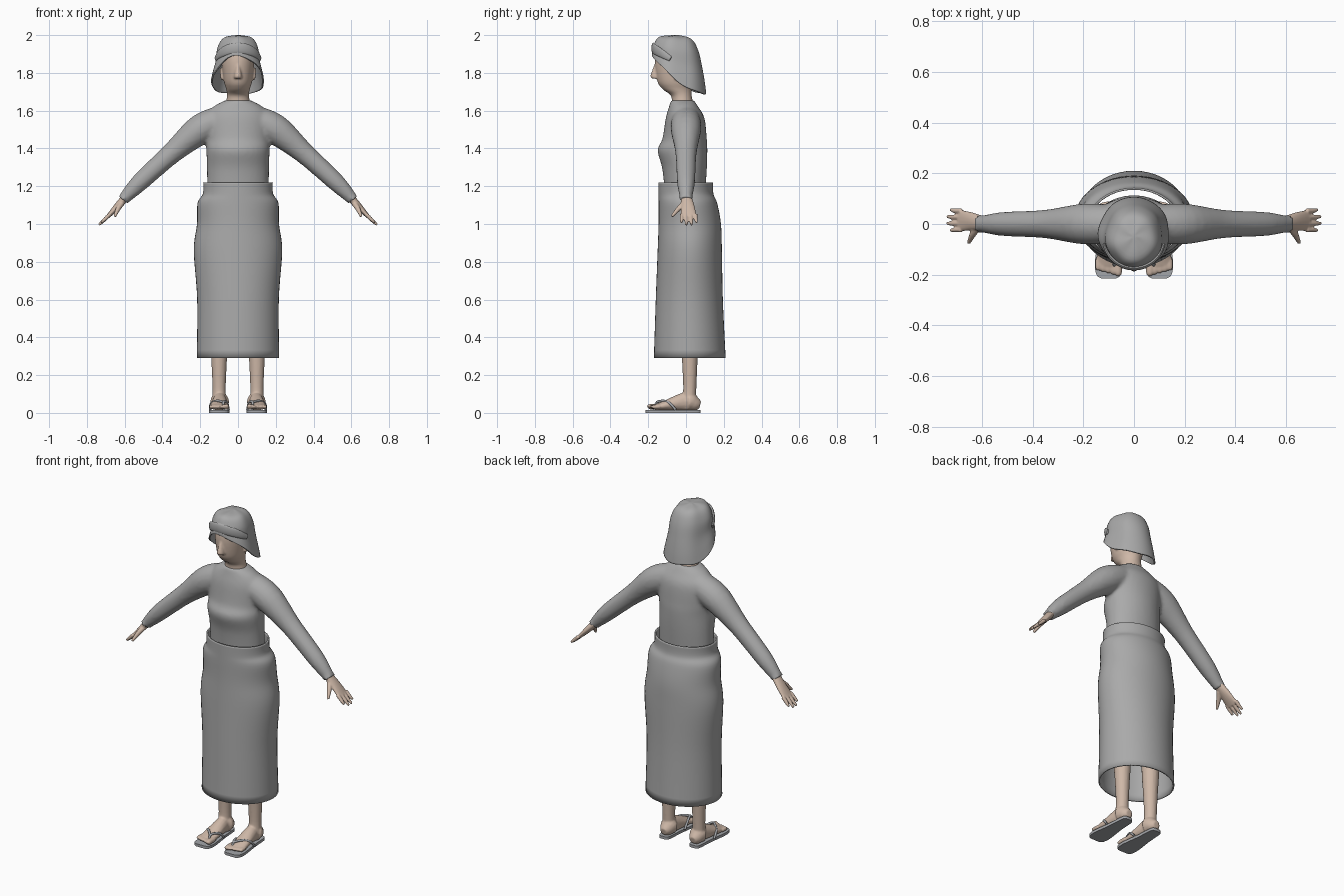
import bpy, bmesh, math
from mathutils import Vector

if "Cube" in bpy.data.objects:
    bpy.data.objects.remove(bpy.data.objects["Cube"], do_unlink=True)

AXIS_X, AXIS_Y, AXIS_Z = Vector((1, 0, 0)), Vector((0, 1, 0)), Vector((0, 0, 1))


def material(name, red, green, blue):
    mat = bpy.data.materials.new(name)
    mat.use_nodes = True
    mat.diffuse_color = (red, green, blue, 1)
    shader = mat.node_tree.nodes["Principled BSDF"]
    shader.inputs["Base Color"].default_value = mat.diffuse_color
    return mat


cloth = material("grey cloth", .4, .4, .4)
skin = material("skin", .62, .48, .39)
rubber = material("sandal grey", .37, .38, .4)


def blend(keys, steps=5):
    """Smooth curve through key tuples of any length."""
    result = []
    last = len(keys) - 1
    for i in range(last):
        before, start = keys[max(i - 1, 0)], keys[i]
        end, after = keys[i + 1], keys[min(i + 2, last)]
        for step in range(steps):
            t = step / steps
            row = []
            for p, a, b, n in zip(before, start, end, after):
                slope_a, slope_b = (b - p) / 2, (n - a) / 2
                row.append(a + t * slope_a
                           + t * t * (3 * (b - a) - 2 * slope_a - slope_b)
                           + t ** 3 * (2 * (a - b) + slope_a + slope_b))
            result.append(row)
    return result + [keys[last]]


def angles(sides):
    return [math.tau * i / sides for i in range(sides)]


def loft(bm, rings, caps=(True, True)):
    """Skin a list of point rings, optionally closing either end."""
    rows = [[bm.verts.new(point) for point in ring] for ring in rings]
    for lower, upper in zip(rows, rows[1:]):
        for i in range(len(lower)):
            bm.faces.new((lower[i - 1], lower[i], upper[i], upper[i - 1]))
    for row, cap in zip((rows[0], rows[-1]), caps):
        if cap:
            bm.faces.new(row)


def stack(bm, keys, caps=(True, True)):
    """Horizontal ellipses given as height, half width, front y and back y."""
    rings = []
    for z, width, front, back in blend(keys):
        middle, depth = (front + back) / 2, (front - back) / 2
        rings.append([(width * math.sin(t), middle + depth * math.cos(t), z)
                      for t in angles(48)])
    loft(bm, rings, caps)


def tube(bm, keys, ref=AXIS_Y, sides=16):
    """Smooth tube; keys are x, y, z, thickness and optional width along ref."""
    keys = blend(keys)
    points = [Vector(key[:3]) for key in keys]
    rings = []
    for i, (point, key) in enumerate(zip(points, keys)):
        ahead = points[min(i + 1, len(points) - 1)]
        tangent = (ahead - points[max(i - 1, 0)]).normalized()
        across = tangent.cross(ref).normalized()
        along = across.cross(tangent)
        rings.append([point + across * key[3] * math.cos(t) + along * key[-1] * math.sin(t)
                      for t in angles(sides)])
    loft(bm, rings)


def finish(name, bm, mat, voxel=0, shell=0, mirror=False):
    """Turn the mesh into a smooth shaded object with its modifiers."""
    bmesh.ops.recalc_face_normals(bm, faces=bm.faces)
    mesh = bpy.data.meshes.new(name)
    bm.to_mesh(mesh)
    bm.free()
    mesh.materials.append(mat)
    ob = bpy.data.objects.new(name, mesh)
    bpy.context.collection.objects.link(ob)
    bpy.ops.object.select_all(action='DESELECT')
    ob.select_set(True)
    bpy.context.view_layer.objects.active = ob
    bpy.ops.object.shade_smooth_by_angle(angle=math.radians(50))
    if voxel:
        fuse = ob.modifiers.new("fuse", 'REMESH')
        fuse.mode = 'VOXEL'
        fuse.voxel_size = voxel
        fuse.use_smooth_shade = True
        soften = ob.modifiers.new("soften", 'SMOOTH')
        soften.iterations = 3
    if shell:
        solid = ob.modifiers.new("thickness", 'SOLIDIFY')
        solid.thickness = shell
        solid.offset = -1
    if mirror:
        ob.modifiers.new("mirror", 'MIRROR')


# Long skirt, open at waist and hem
bm = bmesh.new()
stack(bm, [(.29, .218, -.17, .21), (.6, .216, -.16, .195), (.86, .234, -.15, .19),
           (1, .217, -.145, .185), (1.11, .214, -.145, .165), (1.16, .186, -.145, .145),
           (1.22, .184, -.145, .143)], caps=(False, False))
finish("skirt", bm, cloth, shell=.008)

# Long sleeved top with both arms fused in
bm = bmesh.new()
stack(bm, [(1.14, .163, -.11, .1), (1.29, .164, -.125, .11), (1.39, .167, -.15, .113),
           (1.45, .167, -.125, .11), (1.56, .17, -.107, .098), (1.62, .13, -.09, .065),
           (1.655, .068, -.08, .042)])
for side in (-1, 1):
    tube(bm, [(side * .08, 0, 1.555, .075), (side * .2, 0, 1.5, .08, .07),
              (side * .35, 0, 1.375, .056), (side * .52, 0, 1.22, .047),
              (side * .61, 0, 1.127, .03, .04)], sides=24)
finish("long_sleeved_top", bm, cloth, voxel=.011)

# Head with neck, nose and ears
bm = bmesh.new()
stack(bm, [(1.63, .066, -.075, .04), (1.68, .058, -.08, .03), (1.715, .063, -.125, .03),
           (1.76, .075, -.153, .04), (1.86, .085, -.164, .05), (1.93, .078, -.145, .03),
           (1.96, .04, -.1, 0)])
stack(bm, [(1.77, .02, -.178, -.13), (1.785, .021, -.188, -.13), (1.85, .009, -.165, -.13)])
for side in (-1, 1):
    tube(bm, [(side * .082, -.05, 1.765, .01), (side * .088, -.04, 1.825, .01, .018)])
finish("head", bm, skin, voxel=.0055)

# Soft hat: low at the nape and lifted over the face
bm = bmesh.new()
rings = []
for width, front, back, front_z, back_z in blend([
        (.01, -.06, -.04, 2, 2), (.075, -.14, .03, 1.99, 1.98), (.107, -.17, .065, 1.95, 1.92),
        (.116, -.178, .086, 1.915, 1.83), (.13, -.18, .1, 1.9, 1.75), (.14, -.18, .107, 1.89, 1.69)]):
    ring = []
    for t in angles(48):
        lift = ((1 + math.cos(t)) / 2) ** 1.7
        crease = width * math.sin(5 * t + 20 * width) / 40
        ring.append(((width + crease) * math.sin(t),
                     (front + back) / 2 + (front - back) / 2 * math.cos(t),
                     back_z + (front_z - back_z) * lift + crease))
    rings.append(ring)
loft(bm, rings, caps=(True, False))
finish("soft_hat", bm, cloth, shell=.008)

# Turned up front edge of the hat
bm = bmesh.new()
arc = []
for degrees in range(-75, 76, 15):
    t = math.radians(degrees)
    fade = math.cos(t)
    arc.append((.122 * math.sin(t), -.05 - .124 * fade, 1.855 + .075 * fade,
                .004 + .005 * fade, .008 + .022 * fade))
tube(bm, arc, AXIS_Z)
finish("hat_front_brim", bm, cloth)

# Hands: palm, four fingers and thumb
bm = bmesh.new()
tube(bm, [(.59, 0, 1.147, .022, .028), (.64, .01, 1.092, .018, .036), (.69, .013, 1.038, .01, .044)])
for finger in range(4):
    y = -.023 + .025 * finger
    reach = .053 if finger in (1, 2) else .04
    tube(bm, [(.68, y, 1.05, .01), (.68 + reach * .6, y, 1.05 - reach * .6, .01),
              (.684 + reach, y * 1.1, 1.048 - reach, .006)])
tube(bm, [(.615, -.01, 1.11, .015), (.635, -.04, 1.08, .013), (.652, -.075, 1.04, .007)], AXIS_X)
finish("hands", bm, skin, voxel=.004, mirror=True)

# Legs, feet and toes
bm = bmesh.new()
tube(bm, [(.1, .02, 1, .07), (.1, .02, .4, .048), (.1, .02, .29, .042),
          (.1, .02, .13, .035), (.1, .015, .06, .038)], AXIS_X)
tube(bm, [(.097, .075, .042, .02), (.097, .05, .048, .038, .032), (.097, 0, .06, .05, .036),
          (.1, -.12, .037, .024, .048), (.1, -.165, .03, .015, .046)], AXIS_X)
for toe in range(5):
    x, tip = .062 + .02 * toe, -.202 + .005 * toe
    size = .011 if toe else .015
    tube(bm, [(x, -.14, .033, size), (x, tip + .01, .032, size), (x, tip, .028, size / 2)], AXIS_X)
finish("legs_and_feet", bm, skin, voxel=.0055, mirror=True)

# Sandal soles, widest under the toes
bm = bmesh.new()
edge = blend([(.078, .015), (.06, .032), (-.04, .04), (-.15, .054), (-.2, .048), (-.214, .03)])
outline = [(.1 + w, y) for y, w in edge] + [(.1 - w, y) for y, w in reversed(edge)]
loft(bm, [[(x, y, z) for x, y in outline] for z in (0, .016)])
finish("sandal_soles", bm, rubber, mirror=True)

# Sandal straps meeting beside the big toe
bm = bmesh.new()
strap = .0065
tube(bm, [(.074, -.168, .014, strap), (.077, -.152, .058, strap),
          (.058, -.1, .053, strap), (.05, -.06, .016, strap)], AXIS_X)
tube(bm, [(.077, -.154, .057, strap), (.11, -.12, .064, strap),
          (.142, -.085, .05, strap), (.148, -.055, .016, strap)], AXIS_Z)
finish("sandal_straps", bm, rubber, mirror=True)
